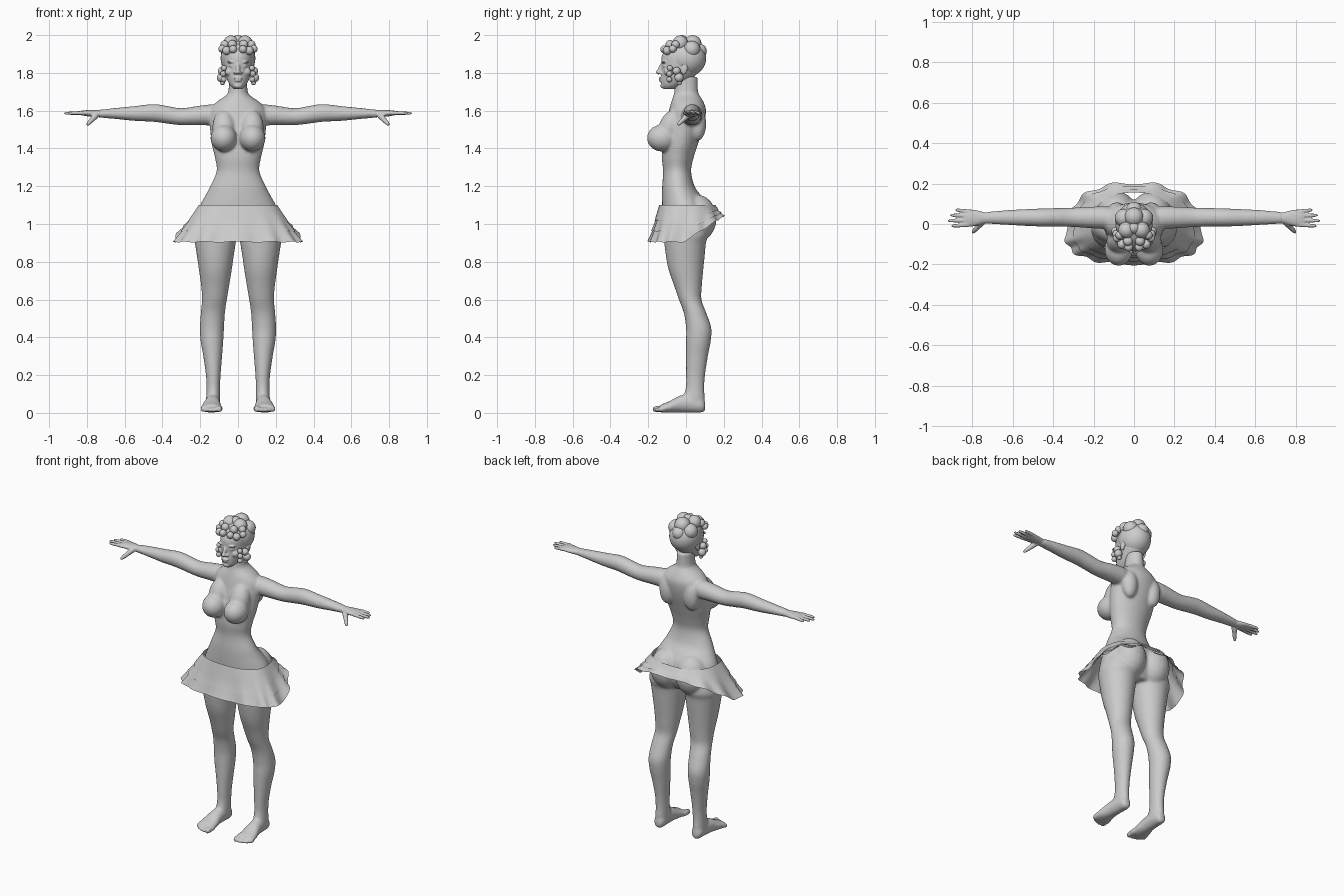
import bpy, bmesh, math
from mathutils import Vector, Matrix

skin = bpy.data.materials.new("plain_grey")
skin.diffuse_color = (0.6, 0.6, 0.6, 1)


def spline(rows, steps=5):
    """Catmull-Rom through rows of numbers."""
    out = []
    for i in range(len(rows) - 1):
        p = [rows[max(i - 1, 0)], rows[i], rows[i + 1], rows[min(i + 2, len(rows) - 1)]]
        for s in range(steps):
            t = s / steps
            out.append([0.5 * (2 * b + (c - a) * t + (2 * a - 5 * b + 4 * c - d) * t * t
                        + (3 * b - a - 3 * c + d) * t ** 3) for a, b, c, d in zip(*p)])
    return out + [list(rows[-1])]


def skin_rings(bm, rings):
    loops = [[bm.verts.new(p) for p in r] for r in rings]
    n = len(loops[0])
    for a, b in zip(loops, loops[1:]):
        for i in range(n):
            bm.faces.new((a[i], a[(i + 1) % n], b[(i + 1) % n], b[i]))
    bm.faces.new(loops[0][::-1])
    bm.faces.new(loops[-1])


def loft(bm, rows, axis, side=1, n=28):
    """Rows are (position, centre u, centre v, radius u, radius v) along an axis."""
    rings = []
    for t, cu, cv, ru, rv in spline(rows):
        ring = []
        for i in range(n):
            a = 2 * math.pi * i / n
            u, v = cu + ru * math.cos(a), cv + rv * math.sin(a)
            x, y, z = {"x": (t, u, v), "y": (u, t, v), "z": (u, v, t)}[axis]
            ring.append((x * side, y, z))
        rings.append(ring)
    skin_rings(bm, rings)


def profile(rows):
    """Turn (z, centre x, front, back, half width) into loft rows."""
    return [(z, cx, (f + b) / 2, w, (b - f) / 2) for z, cx, f, b, w in rows]


def ball(bm, c, r, side=1, tilt=0, seg=20):
    r = (r, r, r) if isinstance(r, (int, float)) else r
    m = (Matrix.Translation((c[0] * side, c[1], c[2])) @ Matrix.Rotation(tilt, 4, "X")
         @ Matrix.Diagonal((*r, 1)))
    bmesh.ops.create_uvsphere(bm, u_segments=seg, v_segments=seg // 2 + 2, radius=1, matrix=m)


def digit(bm, a, b, r0, r1, side=1):
    """Rounded tapering finger or toe."""
    a, b = Vector((a[0] * side, *a[1:])), Vector((b[0] * side, *b[1:]))
    q = (b - a).to_track_quat("Z", "Y")
    rings = []
    for t, k in ((0, .9), (.2, 1), (.45, .92), (.6, 1), (.85, .92), (.95, .7), (1, .25)):
        r = (r0 + (r1 - r0) * t) * k
        rings.append([a.lerp(b, t) + q @ Vector((r * math.cos(i * math.pi / 5),
                      r * math.sin(i * math.pi / 5), 0)) for i in range(10)])
    skin_rings(bm, rings)


def finish(bm, name, voxel=0, smooth=0):
    bmesh.ops.recalc_face_normals(bm, faces=bm.faces)
    me = bpy.data.meshes.new(name)
    bm.to_mesh(me)
    bm.free()
    ob = bpy.data.objects.new(name, me)
    bpy.context.collection.objects.link(ob)
    if voxel:  # fuse overlapping volumes into one flowing surface
        m = ob.modifiers.new("fuse", "REMESH")
        m.mode, m.voxel_size = "VOXEL", voxel
        m = ob.modifiers.new("soften", "SMOOTH")
        m.factor, m.iterations = 0.5, smooth
        dg = bpy.context.evaluated_depsgraph_get()
        ob.data = bpy.data.meshes.new_from_object(ob.evaluated_get(dg))
        ob.modifiers.clear()
    ob.data.materials.clear()
    ob.data.materials.append(skin)
    ob.data.shade_smooth()
    return ob


# Body: torso, limbs, chest and seat fused together
bm = bmesh.new()
loft(bm, profile([
    (.92, 0, -.07, .08, .09), (.97, 0, -.112, .11, .195), (1.03, 0, -.122, .12, .222),
    (1.1, 0, -.126, .11, .2), (1.15, 0, -.127, .08, .173), (1.2, 0, -.126, .045, .147),
    (1.28, 0, -.121, .027, .113), (1.35, 0, -.128, .04, .122), (1.42, 0, -.125, .062, .138),
    (1.5, 0, -.115, .088, .148), (1.56, 0, -.1, .102, .152), (1.61, 0, -.088, .105, .145),
    (1.645, 0, -.078, .093, .115), (1.675, 0, -.068, .076, .072), (1.7, 0, -.062, .064, .052),
    (1.78, 0, -.055, .06, .046)]), "z", n=40)
for s in (1, -1):
    loft(bm, profile([
        (1.05, .11, -.11, .1, .1), (.95, .12, -.118, .118, .112), (.9, .12, -.115, .106, .108),
        (.82, .12, -.105, .098, .096), (.75, .12, -.09, .091, .086), (.67, .121, -.062, .084, .074),
        (.6, .125, -.038, .082, .066), (.53, .133, -.012, .107, .064), (.45, .138, 0, .134, .064),
        (.38, .138, 0, .131, .06), (.3, .134, 0, .116, .05), (.2, .131, 0, .101, .039),
        (.13, .131, -.002, .097, .036), (.07, .132, -.02, .1, .037), (.03, .132, -.02, .098, .035)]),
        "z", s)
    loft(bm, [(.08, .02, 1.58, .05, .05), (.13, .03, 1.578, .056, .056), (.2, .032, 1.575, .054, .052),
              (.3, .033, 1.568, .048, .045), (.38, .033, 1.579, .046, .047), (.45, .032, 1.588, .045, .047),
              (.55, .032, 1.585, .041, .039), (.65, .032, 1.585, .035, .029), (.74, .03, 1.584, .028, .02)],
         "x", s)
    ball(bm, (.076, -.125, 1.455), (.07, .082, .072), s)
    ball(bm, (.074, -.085, 1.51), (.062, .06, .1), s, -.35)
    ball(bm, (.088, .06, 1.03), (.1, .102, .125), s)
    ball(bm, (.085, .062, 1.53), (.05, .045, .09), s)
    # Foot with toes
    loft(bm, [(.102, .132, .035, .014, .02), (.085, .132, .04, .032, .038), (.03, .133, .05, .038, .048),
              (-.03, .136, .047, .042, .045), (-.09, .14, .031, .054, .03), (-.135, .142, .023, .056, .021)],
         "y", s)
    for i, (x, tip) in enumerate(((.098, -.178), (.125, -.176), (.147, -.168), (.167, -.157), (.185, -.143))):
        r = .019 if i == 0 else .0135
        digit(bm, (x, -.11, .024), (x + .003, tip, r), r, r * .9, s)
body = finish(bm, "body", .0075, 6)

# Hands
bm = bmesh.new()
for s in (1, -1):
    loft(bm, [(.71, .03, 1.584, .026, .019), (.74, .03, 1.584, .028, .019), (.77, .03, 1.585, .036, .018),
              (.81, .029, 1.587, .043, .015), (.84, .029, 1.588, .039, .01)], "x", s)
    for y0, y1, tip in ((.061, .07, .883), (.04, .044, .91), (.018, .016, .921), (-.004, -.01, .903)):
        digit(bm, (.815, y0, 1.588), (tip, y1, 1.586), .0115, .0085, s)
    digit(bm, (.75, .01, 1.577), (.8, -.045, 1.523), .018, .0095, s)
finish(bm, "hands", .004, 3)

# Head with facial features
bm = bmesh.new()
loft(bm, profile([
    (1.714, 0, -.118, -.06, .022), (1.735, 0, -.131, -.02, .043), (1.77, 0, -.133, .03, .06),
    (1.81, 0, -.13, .07, .073), (1.85, 0, -.131, .092, .08), (1.89, 0, -.128, .097, .081),
    (1.93, 0, -.105, .085, .073), (1.96, 0, -.07, .06, .05), (1.975, 0, -.03, .02, .015)]), "z", n=36)
ball(bm, (0, -.136, 1.822), (.011, .012, .034), 1, -.35)
ball(bm, (0, -.146, 1.804), (.013, .014, .011))
ball(bm, (0, -.132, 1.772), (.024, .012, .006))
ball(bm, (0, -.131, 1.76), (.02, .012, .007))
ball(bm, (0, -.122, 1.732), (.022, .014, .014))
for s in (1, -1):
    ball(bm, (.015, -.134, 1.8), (.009, .011, .008), s)
    ball(bm, (.034, -.117, 1.858), (.026, .013, .007), s)
    ball(bm, (.033, -.112, 1.838), (.015, .012, .008), s)
    ball(bm, (.045, -.095, 1.805), (.024, .022, .022), s)
    ball(bm, (.079, -.008, 1.822), (.009, .018, .032), s, -.2)
finish(bm, "head", .004, 3)

# Swept hair cap
bm = bmesh.new()
ball(bm, (0, .003, 1.877), (.092, .103, .098), seg=36)
finish(bm, "hair_cap")

# Hair curls on the crown and along the brow
bm = bmesh.new()
ball(bm, (0, .035, 1.953), .047)
ball(bm, (0, .07, 1.915), .04)
ball(bm, (0, -.02, 1.972), .028)
for s in (1, -1):
    ball(bm, (.037, -.03, 1.957), .041, s)
    ball(bm, (.05, .03, 1.925), .045, s)
    ball(bm, (.026, -.115, 1.925), .021, s)
    ball(bm, (.06, -.1, 1.918), .023, s)
    ball(bm, (.084, -.07, 1.927), .02, s)
    ball(bm, (.03, -.085, 1.95), .024, s)
    ball(bm, (.07, -.055, 1.95), .022, s)
finish(bm, "hair_curls")

# Side ringlets hanging by the ears
bm = bmesh.new()
for s in (1, -1):
    for x, y, z, r in ((.085, -.05, 1.81, .021), (.088, -.037, 1.775, .024), (.082, -.035, 1.748, .013),
                       (.074, -.085, 1.825, .015), (.078, -.088, 1.795, .016), (.076, -.088, 1.765, .015)):
        ball(bm, (x, y, z), r, s)
finish(bm, "side_ringlets")


# Skirt: three flared tiers, short at the back
def rim(a, w, front, back, mid):
    c, s = math.cos(a), math.sin(a)
    k = lambda v: math.copysign(abs(v) ** .82, v)
    return w * k(s), mid + (back - mid) * k(-c) if c < 0 else mid - (mid - front) * k(c)


def skirt_point(a, t, inset):
    wave = t * .008 * math.cos(13 * a)
    x0, y0 = rim(a, .208, -.142, .155, -.02)
    x1, y1 = rim(a, .338 + wave - inset, -.197 - wave + inset, .203 + wave - inset, -.06)
    low = .905 + .137 * max(0, min(1, (y1 + .01) / .21)) + wave * .4
    return x0 + (x1 - x0) * t, y0 + (y1 - y0) * t, 1.1 + (low - 1.1) * t


for name, t0, t1, inset in (("skirt_top_tier", 0, .42, 0), ("skirt_middle_tier", .36, .71, .012),
                            ("skirt_bottom_tier", .64, 1, .01)):
    bm = bmesh.new()
    n, m = 104, 4
    grid = [[bm.verts.new(skirt_point(2 * math.pi * i / n, t0 + (t1 - t0) * j / m, inset * (1 - j / m)))
             for i in range(n)] for j in range(m + 1)]
    for j in range(m):
        for i in range(n):
            bm.faces.new((grid[j][i], grid[j + 1][i], grid[j + 1][(i + 1) % n], grid[j][(i + 1) % n]))
    finish(bm, name)
